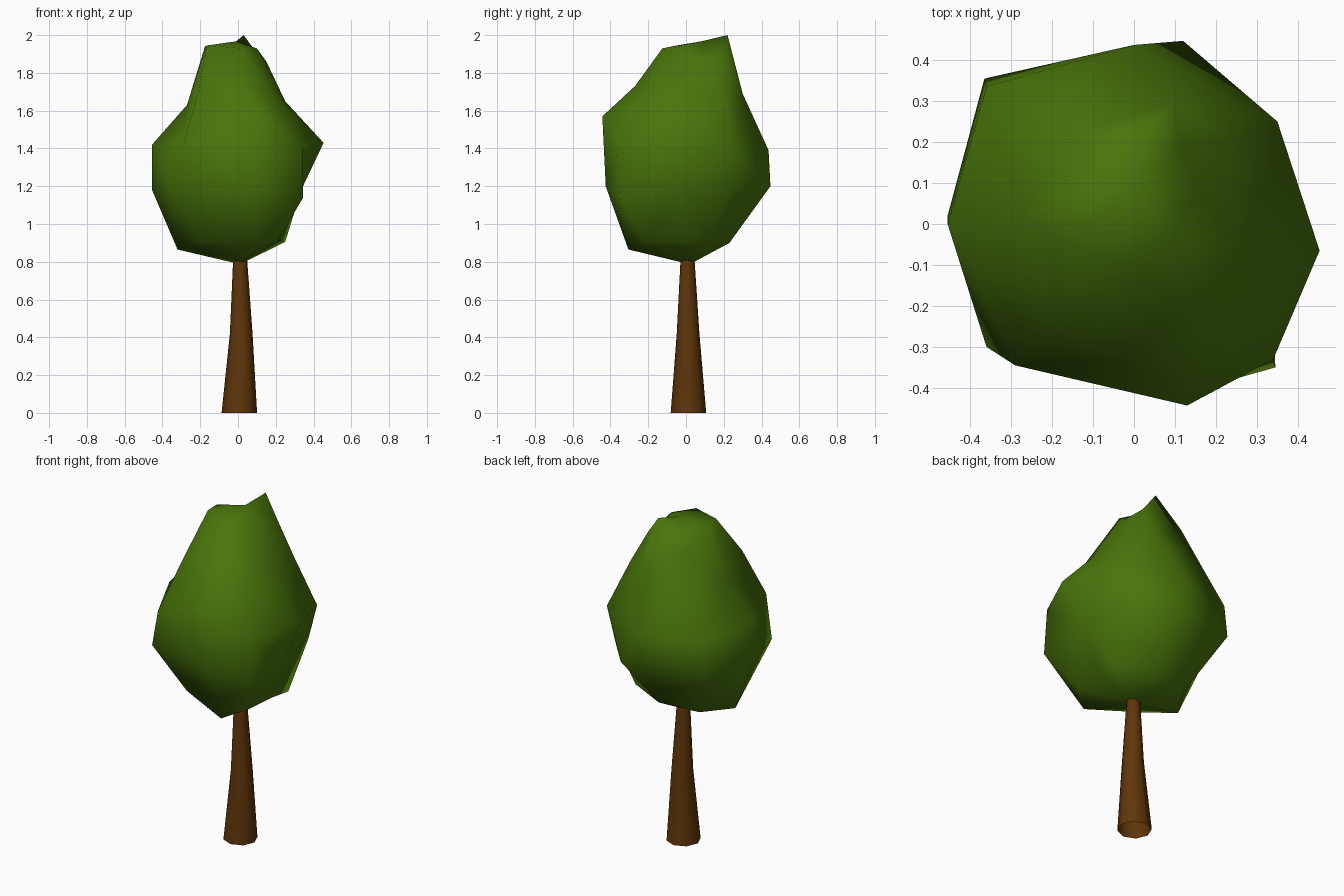
import bpy, bmesh, math

if "Cube" in bpy.data.objects:
    bpy.data.objects.remove(bpy.data.objects["Cube"])


def material(name, color):
    m = bpy.data.materials.new(name)
    m.diffuse_color = (*color, 1)
    m.use_nodes = True
    m.node_tree.nodes["Principled BSDF"].inputs["Base Color"].default_value = m.diffuse_color
    return m


def loft(name, rings, mat, bottom_tip=None, top_tip=None, smooth_angle=180):
    """Skin a stack of equal-length rings; a tip closes an end with a fan."""
    bm = bmesh.new()
    loops = [[bm.verts.new(p) for p in ring] for ring in rings]
    n = len(loops[0])
    for low, high in zip(loops, loops[1:]):
        for i in range(n):
            j = (i + 1) % n
            bm.faces.new((low[i], low[j], high[j], high[i]))
    for tip_point, loop in ((bottom_tip, loops[0][::-1]), (top_tip, loops[-1])):
        if tip_point:
            tip = bm.verts.new(tip_point)
            for i in range(n):
                bm.faces.new((tip, loop[i], loop[(i + 1) % n]))
    bmesh.ops.triangulate(bm, faces=[f for f in bm.faces if len(f.verts) == 4],
                          quad_method='SHORT_EDGE')
    mesh = bpy.data.meshes.new(name)
    bm.to_mesh(mesh)
    bm.free()
    mesh.materials.append(mat)
    obj = bpy.data.objects.new(name, mesh)
    bpy.context.collection.objects.link(obj)
    bpy.ops.object.select_all(action='DESELECT')
    obj.select_set(True)
    bpy.context.view_layer.objects.active = obj
    bpy.ops.object.shade_smooth_by_angle(angle=math.radians(smooth_angle))
    return obj


bark = material("bark brown", (0.115, 0.036, 0.003))
leaf = material("leaf green", (0.066, 0.175, 0.003))

# Trunk: slightly leaning, tapered eight-sided column (x, y, z, radius), open below
trunk_sections = [(0.007, 0.013, 0.0, 0.094), (0.017, 0.011, 0.42, 0.06),
                  (0.011, 0.008, 0.83, 0.036)]
trunk_rings = [[(x + r * math.cos(math.tau * i / 8),
                 y + r * math.sin(math.tau * i / 8), z) for i in range(8)]
               for x, y, z, r in trunk_sections]
loft("trunk", trunk_rings, bark, smooth_angle=60)

# Foliage: irregular rings, each starting on the right and turning to the back
underside = [(.23, .0, .91), (.25, .12, .905), (.02, .23, .90), (-.21, .17, .88),
             (-.32, -.01, .865), (-.20, -.20, .91), (.10, -.305, .865), (.21, -.21, .91)]
belly = [(.335, -.03, 1.18), (.30, .24, 1.19), (.12, .447, 1.20), (-.365, .355, 1.20),
         (-.455, .02, 1.18), (-.36, -.30, 1.18), (.08, -.425, 1.20), (.345, -.35, 1.14)]
shoulder = [(.453, -.065, 1.43), (.35, .25, 1.40), (.0, .437, 1.39), (-.36, .335, 1.40),
            (-.455, 0, 1.42), (-.29, -.345, 1.42), (.13, -.443, 1.57), (.34, -.33, 1.41)]
neck = [(.25, -.05, 1.65), (.23, .20, 1.68), (.10, .30, 1.69), (-.19, .30, 1.66),
        (-.27, .02, 1.63), (-.21, -.23, 1.70), (.03, -.27, 1.73), (.2, -.2, 1.67)]
crown = [(.15, .08, 1.86), (.11, .20, 1.89), (.03, .22, 2.0), (-.15, .22, 1.85),
         (-.175, .05, 1.94), (-.165, -.05, 1.945), (.02, -.125, 1.93), (.10, -.005, 1.93)]
loft("foliage", [underside, belly, shoulder, neck, crown], leaf,
     bottom_tip=(.01, .02, .787), top_tip=(-.01, .08, 1.967))
